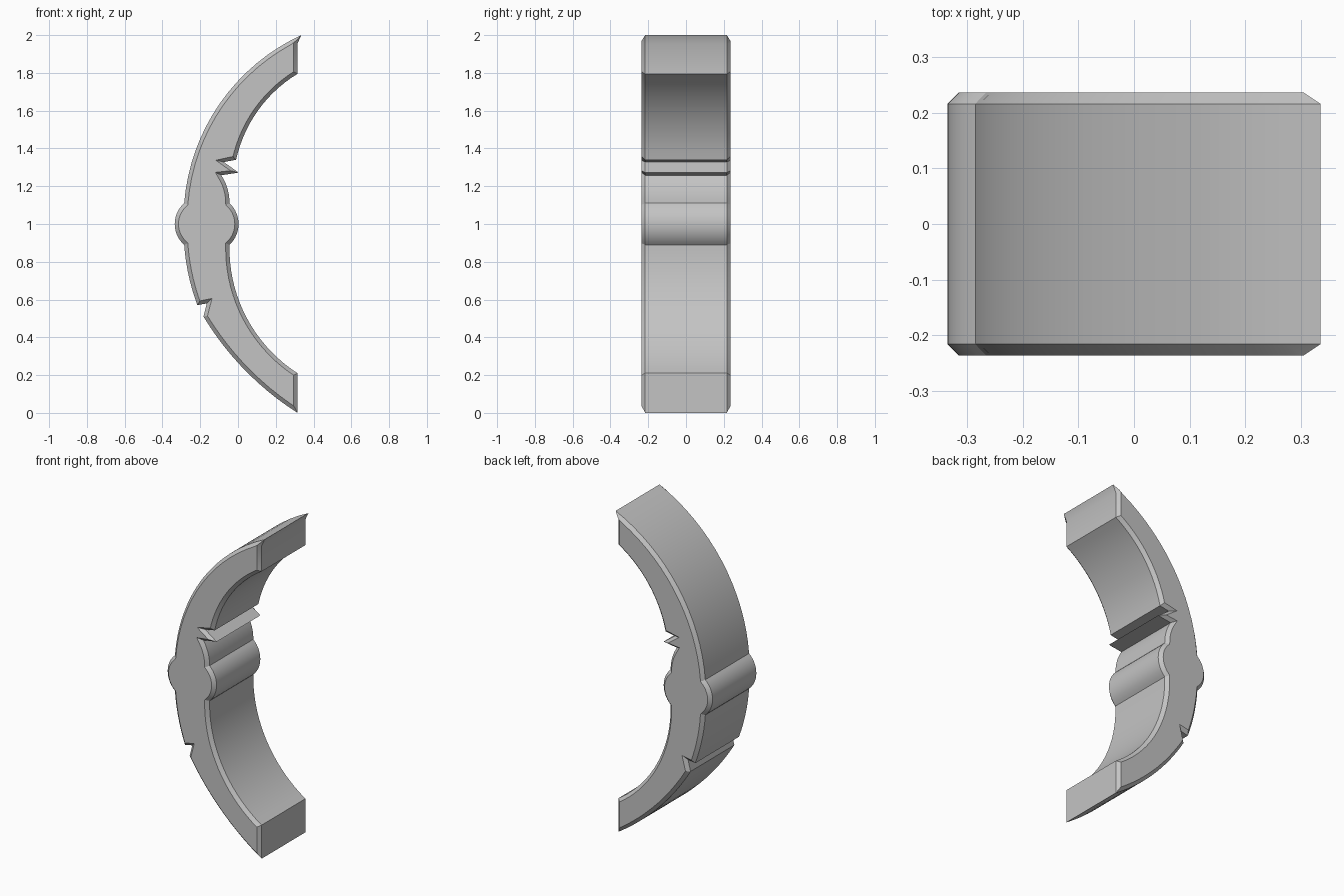
import bpy, bmesh, math
from mathutils import Vector

if "Cube" in bpy.data.objects:
    bpy.data.objects.remove(bpy.data.objects["Cube"], do_unlink=True)

HALF_DEPTH = 0.236
CHAMFER = 0.02


def arc(a, m, b, n):
    """Circular arc from a through m to b, including both ends."""
    a, m, b = Vector(a), Vector(m), Vector(b)
    p, q = m - a, b - a
    d = 2 * (p.x * q.y - p.y * q.x)
    pp, qq = p.length_squared, q.length_squared
    c = a + Vector((q.y * pp - p.y * qq, p.x * qq - q.x * pp)) / d
    r = (a - c).length
    t0 = math.atan2(*(a - c).yx)
    t1 = math.atan2(*(b - c).yx)
    sweep = (t1 - t0) % math.tau
    if ((math.atan2(*(m - c).yx) - t0) % math.tau) > sweep:
        sweep -= math.tau
    return [c + r * Vector((math.cos(t0 + sweep * i / n), math.sin(t0 + sweep * i / n)))
            for i in range(n + 1)]


def inset(pts, dist, limit=2.2):
    """Mitred inward offset of a counter-clockwise outline."""
    out = []
    for i, p in enumerate(pts):
        e0 = (p - pts[i - 1]).normalized()
        e1 = (pts[(i + 1) % len(pts)] - p).normalized()
        n0, n1 = Vector((-e0.y, e0.x)), Vector((-e1.y, e1.x))
        n = (n0 + n1).normalized()
        out.append(p + n * dist * min(limit, 1 / max(n.dot(n0), 0.1)))
    return out


# Side outline in x and z, counter-clockwise from the upper tip
chain = [
    arc((0.335, 2.0), (-0.095, 1.64), (-0.285, 1.11), 16),      # upper back
    arc((-0.285, 1.11), (-0.335, 1.0), (-0.285, 0.89), 14),     # back bulge
    arc((-0.285, 0.89), (-0.262, 0.73), (-0.215, 0.57), 7),     # lower back
    [Vector((-0.165, 0.58))],                                   # back notch
    arc((-0.183, 0.51), (0.033, 0.23), (0.315, 0.0), 11),       # lower tail
    arc((0.315, 0.21), (0.045, 0.505), (-0.045, 0.89), 18),     # lower inside
    arc((-0.045, 0.89), (0.003, 1.0), (-0.045, 1.11), 14),      # inner bulge
    arc((-0.045, 1.11), (-0.058, 1.195), (-0.088, 1.258), 6),   # grip hollow
    [Vector((0.003, 1.272)), Vector((-0.075, 1.328))],          # small barb
    arc((-0.01, 1.34), (0.105, 1.6), (0.315, 1.795), 14),       # upper inside
    [Vector((0.315, 1.955))],                                   # upper end
]
outline = []
for part in chain:
    for p in part:
        if not outline or (p - outline[-1]).length > 1e-4:
            outline.append(p)
cap = inset(outline, CHAMFER)

# Body with chamfered rims on both sides
bm = bmesh.new()
rings = []
for pts, y in ((cap, -HALF_DEPTH), (outline, CHAMFER - HALF_DEPTH),
               (outline, HALF_DEPTH - CHAMFER), (cap, HALF_DEPTH)):
    rings.append([bm.verts.new((p.x, y, p.y)) for p in pts])
for r0, r1 in zip(rings, rings[1:]):
    for i in range(len(r0)):
        bm.faces.new((r0[i - 1], r0[i], r1[i], r1[i - 1]))
bm.faces.new(rings[0])
bm.faces.new(rings[-1][::-1])
bmesh.ops.recalc_face_normals(bm, faces=bm.faces)
mesh = bpy.data.meshes.new("curved_bracket")
bm.to_mesh(mesh)
bm.free()

# Plain grey finish
grey = bpy.data.materials.new("plain_grey")
grey.use_nodes = True
colour = (0.55, 0.55, 0.55, 1)
grey.diffuse_color = colour
grey.node_tree.nodes["Principled BSDF"].inputs["Base Color"].default_value = colour
mesh.materials.append(grey)

bracket = bpy.data.objects.new("curved_bracket", mesh)
bpy.context.collection.objects.link(bracket)
bpy.context.view_layer.objects.active = bracket
bracket.select_set(True)
bpy.ops.object.shade_smooth_by_angle(angle=math.radians(25))
